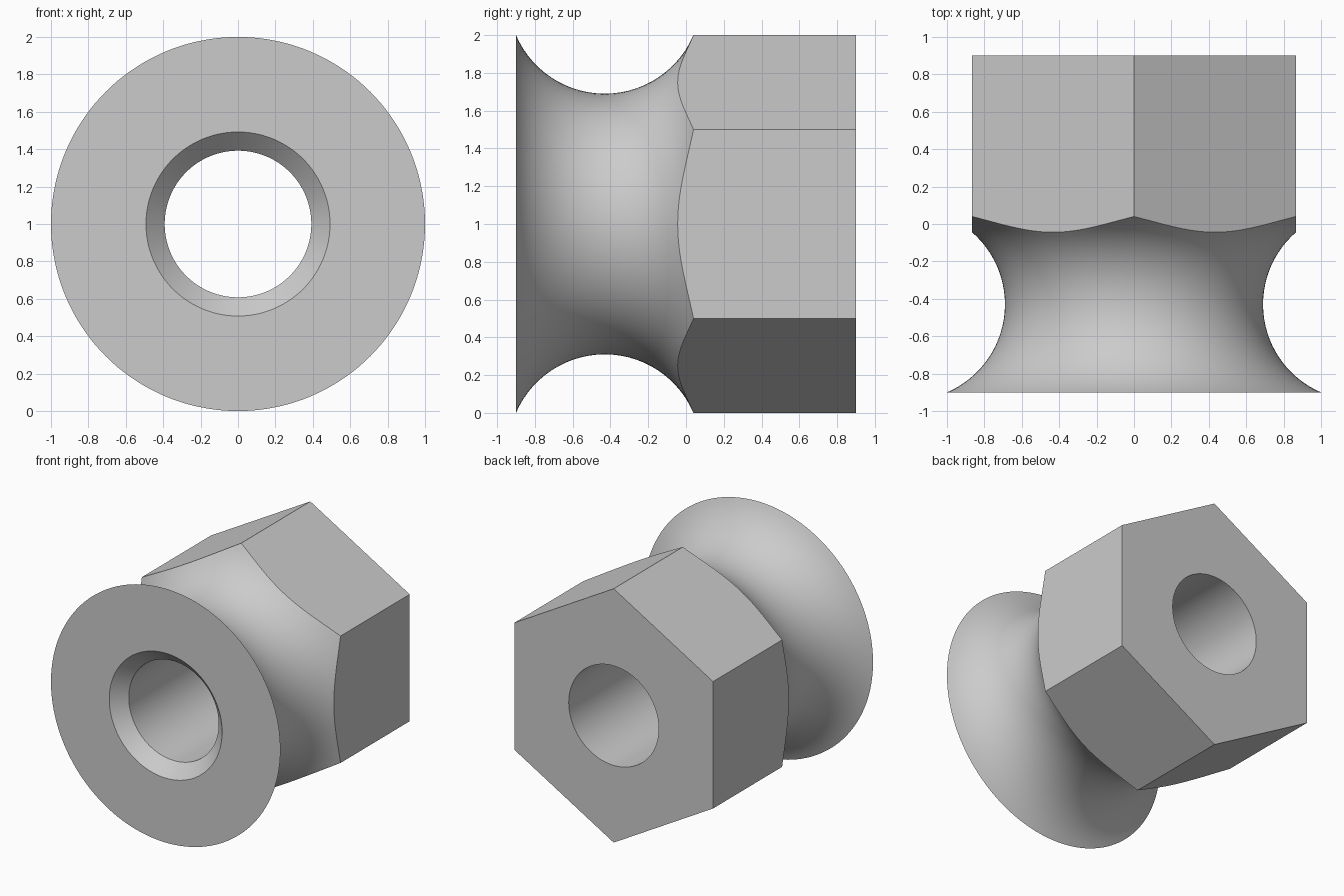
import bpy, bmesh
from math import pi, sin, cos, asin, acos, radians

cube = bpy.data.objects.get("Cube")
if cube:
    bpy.data.objects.remove(cube, do_unlink=True)

# Main dimensions; the axis runs along y at height 1
SEGMENTS = 144
FRONT, BACK, AXIS_Z = -0.9, 0.9, 1.0
FLANGE_R = 1.0
APOTHEM = FLANGE_R * cos(pi / 6)
BORE_R, CHAMFER_R, CHAMFER_DEPTH = 0.392, 0.492, 0.1
GROOVE_Y, GROOVE_HALF, GROOVE_DEPTH = -0.43, 0.47, 0.31
GROOVE_STEPS = 28
ARC_R = (GROOVE_HALF ** 2 + GROOVE_DEPTH ** 2) / (2 * GROOVE_DEPTH)
ARC_CENTRE = FLANGE_R - GROOVE_DEPTH + ARC_R


def hex_radius(angle):
    """Radius of the hexagon, with corners at the top and bottom."""
    return APOTHEM / cos(angle % (pi / 3) - pi / 6)


def section(angle):
    """Closed (radius, y) loop through bore, flange, groove and hexagon."""
    r_hex = hex_radius(angle)
    start = -asin(GROOVE_HALF / ARC_R)
    end = acos((ARC_CENTRE - r_hex) / ARC_R)
    points = [(BORE_R, BACK), (BORE_R, FRONT + CHAMFER_DEPTH), (CHAMFER_R, FRONT)]
    for i in range(GROOVE_STEPS + 1):
        a = start + (end - start) * i / GROOVE_STEPS
        points.append((ARC_CENTRE - ARC_R * cos(a), GROOVE_Y + ARC_R * sin(a)))
    points.append((r_hex, BACK))
    return points


# Sweep the changing section around the axis
bm = bmesh.new()
loops = []
for s in range(SEGMENTS):
    angle = 2 * pi * s / SEGMENTS
    loops.append([bm.verts.new((r * sin(angle), y, AXIS_Z + r * cos(angle)))
                  for r, y in section(angle)])
for s, loop in enumerate(loops):
    following = loops[(s + 1) % SEGMENTS]
    for i in range(len(loop)):
        j = (i + 1) % len(loop)
        bm.faces.new((loop[i], loop[j], following[j], following[i]))
bmesh.ops.recalc_face_normals(bm, faces=bm.faces)

mesh = bpy.data.meshes.new("flanged_hex_nut")
bm.to_mesh(mesh)
bm.free()
nut = bpy.data.objects.new("flanged_hex_nut", mesh)
bpy.context.collection.objects.link(nut)

# Plain grey finish
grey = bpy.data.materials.new("light_grey")
grey.use_nodes = True
colour = (0.6, 0.6, 0.6, 1)
grey.diffuse_color = colour
grey.node_tree.nodes["Principled BSDF"].inputs["Base Color"].default_value = colour
mesh.materials.append(grey)

# Smooth groove and bore, crisp hexagon and rims
bpy.ops.object.select_all(action="DESELECT")
nut.select_set(True)
bpy.context.view_layer.objects.active = nut
bpy.ops.object.shade_smooth_by_angle(angle=radians(30))
